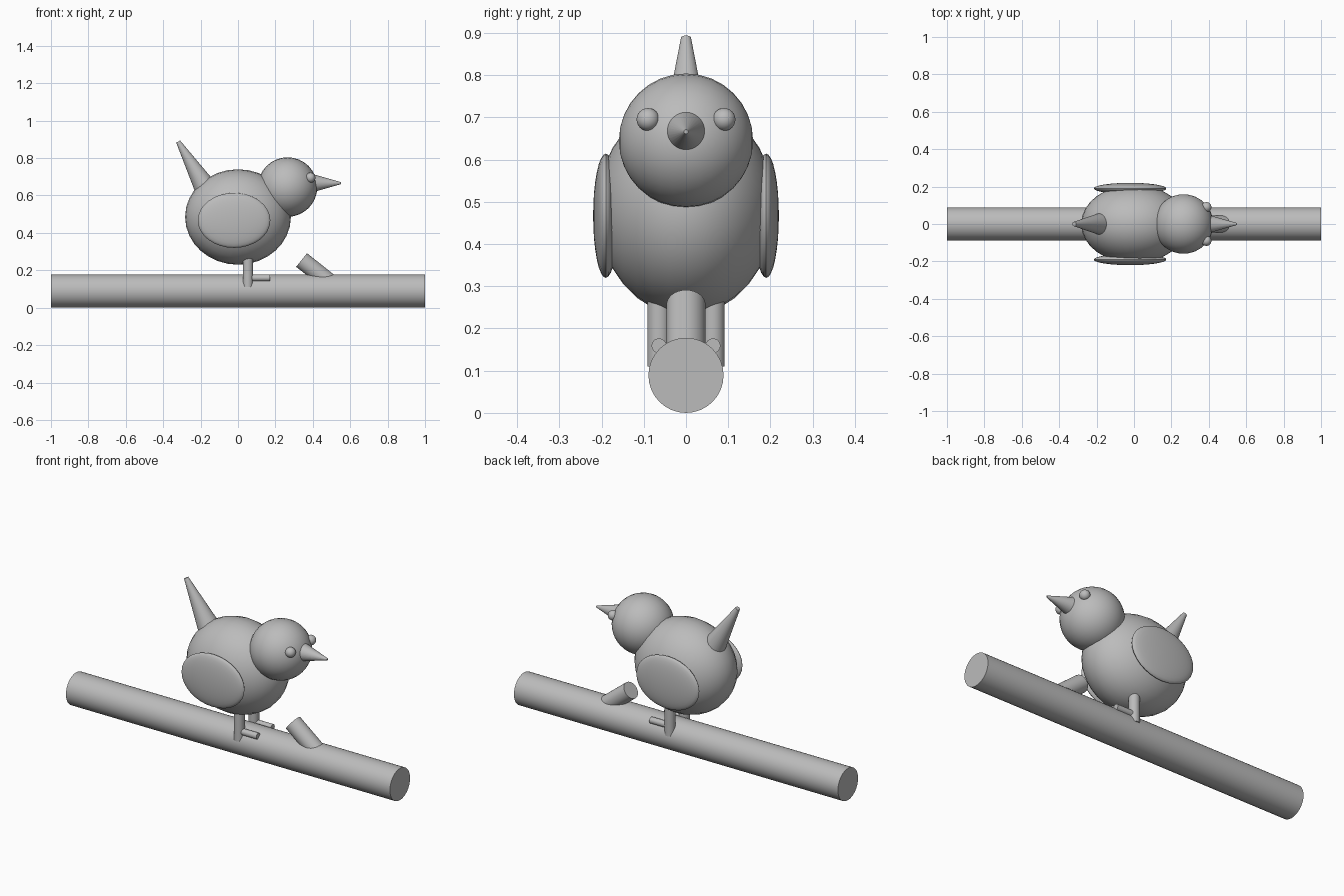
import bpy
import math
from mathutils import Vector

default = bpy.data.objects.get("Cube")
if default:
    bpy.data.objects.remove(default, do_unlink=True)

grey = bpy.data.materials.new("plain_grey")
grey.use_nodes = True
COLOUR = (0.5, 0.5, 0.5, 1.0)
grey.diffuse_color = COLOUR
grey.node_tree.nodes["Principled BSDF"].inputs["Base Color"].default_value = COLOUR


def finish(name):
    """Name the active object, apply its transform, shade and colour it."""
    obj = bpy.context.active_object
    obj.name = name
    obj.data.name = name
    bpy.ops.object.transform_apply(location=False, rotation=True, scale=True)
    bpy.ops.object.shade_smooth_by_angle(angle=math.radians(35))
    obj.data.materials.append(grey)
    return obj


def ball(name, centre, radii):
    """Ellipsoid with its poles on the y axis."""
    rx, ry, rz = radii
    bpy.ops.mesh.primitive_uv_sphere_add(
        segments=32, ring_count=16, location=centre, rotation=(math.pi / 2, 0, 0))
    bpy.context.active_object.scale = (rx, rz, ry)
    return finish(name)


def taper(name, start, end, r_start, r_end):
    """Round bar or cone between two points."""
    start, end = Vector(start), Vector(end)
    axis = end - start
    bpy.ops.mesh.primitive_cone_add(
        vertices=32, radius1=r_start, radius2=r_end, depth=axis.length,
        location=(start + end) / 2,
        rotation=axis.to_track_quat('Z', 'Y').to_euler())
    return finish(name)


# Perch with a cut side twig
taper("branch", (-1, 0, 0.089), (1, 0, 0.089), 0.089, 0.089)
taper("branch_stub", (0.535, 0, 0.10), (0.34, 0, 0.255), 0.0465, 0.0465)

# Body, head, beak and tail
ball("body", (0, 0, 0.485), (0.283, 0.21, 0.255))
ball("head", (0.265, 0, 0.645), (0.159, 0.159, 0.159))
taper("beak", (0.37, 0, 0.666), (0.552, 0, 0.666), 0.057, 0.005)
taper("tail", (-0.147, 0, 0.595), (-0.32, 0, 0.888), 0.069, 0.012)

# Paired parts
for side, s in (("left", 1), ("right", -1)):
    ball(f"{side}_wing", (-0.021, s * 0.19, 0.467), (0.194, 0.03, 0.147))
    ball(f"{side}_eye", (0.387, s * 0.09, 0.695), (0.027, 0.027, 0.027))
    taper(f"{side}_leg", (0.053, s * 0.064, 0.11), (0.053, s * 0.064, 0.32), 0.0275, 0.0275)
    taper(f"{side}_toe", (0.053, s * 0.064, 0.159), (0.17, s * 0.064, 0.159), 0.0175, 0.0175)
